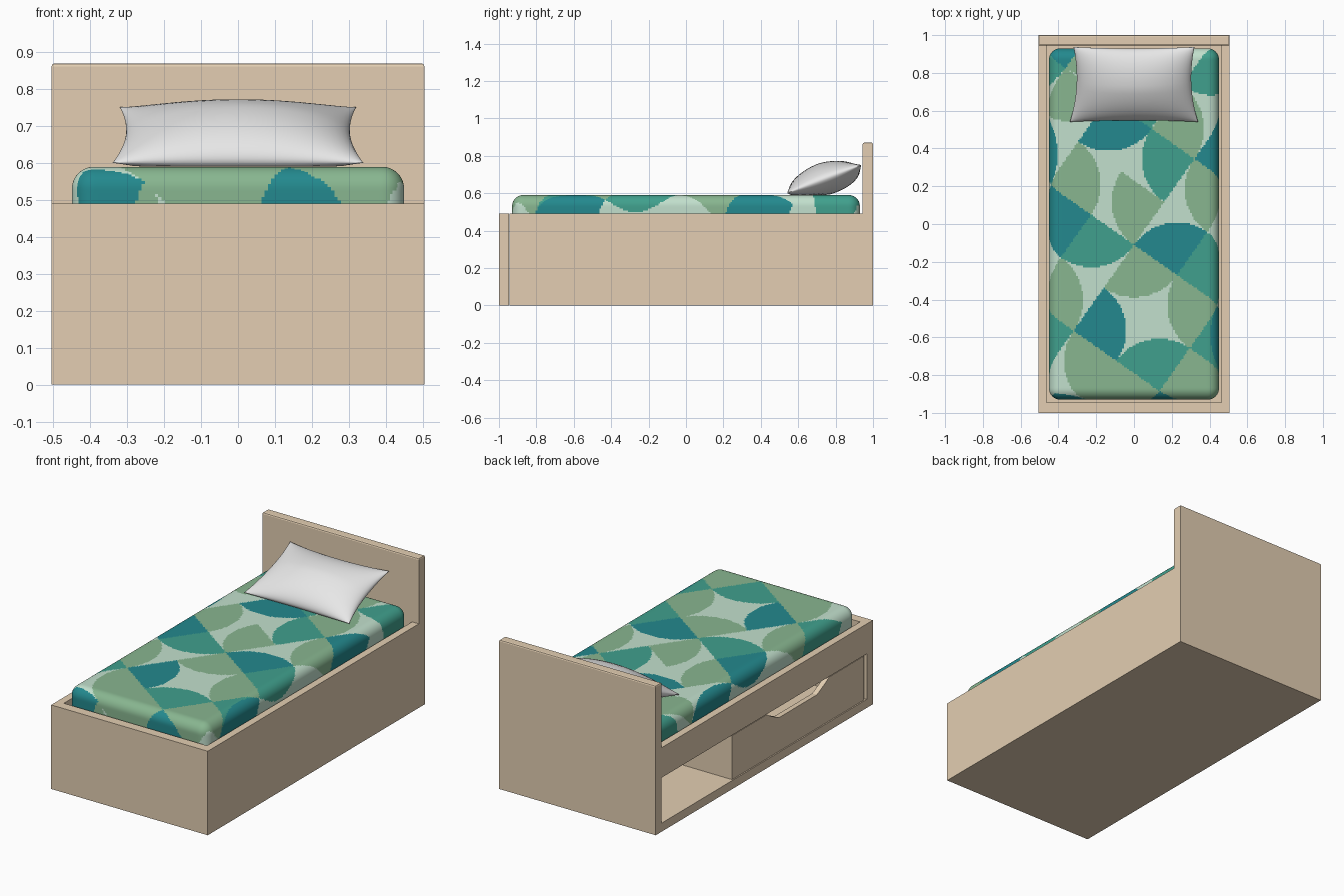
import bpy, bmesh, math
from mathutils import Vector, Matrix

if "Cube" in bpy.data.objects:
    bpy.data.objects.remove(bpy.data.objects["Cube"])

def material(name, hexcol):
    m = bpy.data.materials.new(name)
    rgb = [int(hexcol[k:k + 2], 16) / 255 for k in (0, 2, 4)]
    m.diffuse_color = [c / 12.92 if c < 0.04 else ((c + 0.055) / 1.055) ** 2.4 for c in rgb] + [1]
    m.use_nodes = True
    m.node_tree.nodes["Principled BSDF"].inputs["Base Color"].default_value = m.diffuse_color
    return m

WOOD = material("pale wood", "E3CEB2")
WHITE = material("pillow white", "F0F0F0")
FABRIC = [material("pale green", "C2E0CD"), material("sage green", "88B690"),
          material("teal green", "40A08D"), material("dark teal", "23898E")]

def finish(name, bm, mats, smooth=False):
    bmesh.ops.recalc_face_normals(bm, faces=bm.faces)
    me = bpy.data.meshes.new(name)
    bm.to_mesh(me)
    bm.free()
    for m in mats:
        me.materials.append(m)
    ob = bpy.data.objects.new(name, me)
    bpy.context.collection.objects.link(ob)
    if smooth:
        me.polygons.foreach_set("use_smooth", [True] * len(me.polygons))
    return ob

def board(name, x, y, z, top_bevel=0.0):
    """Wooden box from (min, max) ranges, with optional rounded top edges."""
    bm = bmesh.new()
    size = Vector([r[1] - r[0] for r in (x, y, z)])
    mid = Vector([(r[1] + r[0]) / 2 for r in (x, y, z)])
    bmesh.ops.create_cube(bm, size=1, matrix=Matrix.Translation(mid) @ Matrix.Diagonal((*size, 1)))
    if top_bevel:
        top = [e for e in bm.edges if all(v.co.z > mid.z for v in e.verts)]
        bmesh.ops.bevel(bm, geom=top, offset=top_bevel, segments=2, profile=0.5, affect='EDGES')
    return finish(name, bm, [WOOD])

# Frame
W, IN = 0.505, 0.462
END = 0.945
board("headboard", (-W, W), (END, 1), (0, 0.87), 0.008)
board("footboard", (-W, W), (-1, -END), (0, 0.49))
board("right_side_panel", (IN, W), (-END, END), (0, 0.49))
board("left_top_rail", (-W, -IN), (-END, END), (0.315, 0.49))
board("bottom_board", (-W, IN), (-END, END), (0, 0.05))
board("mattress_base", (-IN, IN), (-END, END), (0.335, 0.37))

# Drawer under the left side, with a handle cut out of its front
Y0, Y1, Z0, Z1 = -0.925, 0.29, 0.052, 0.308
yc = (Y0 + Y1) / 2
profile = [(Y0, Z0), (Y1, Z0), (Y1, Z1), (yc + 0.285, Z1), (yc + 0.25, 0.285), (yc + 0.175, 0.248),
           (yc - 0.175, 0.248), (yc - 0.25, 0.285), (yc - 0.285, Z1), (Y0, Z1)]
bm = bmesh.new()
face = bm.faces.new([bm.verts.new((-0.5, y, z)) for y, z in profile])
ext = bmesh.ops.extrude_face_region(bm, geom=[face])
bmesh.ops.translate(bm, vec=(0.03, 0, 0), verts=[v for v in ext["geom"] if isinstance(v, bmesh.types.BMVert)])
finish("drawer_front", bm, [WOOD])
board("drawer_back", (0.40, 0.43), (Y0, Y1), (Z0, Z1))
board("drawer_bottom", (-0.47, 0.40), (Y0, Y1), (Z0, 0.07))
for n, y in (("near", Y0), ("far", Y1 - 0.03)):
    board("drawer_side_" + n, (-0.47, 0.40), (y, y + 0.03), (0.07, Z1))

# Fabric pattern: tilted square cells, each with one quarter disc.
# Letters: colour, disc corner, optional background colour.
CELLS = [row.split() for row in (
    "sa sb sa tb .. .. .. ..",
    "dc sb ta sa da .. .. ..",
    "tb sb db td sd .. .. ..",
    ".. da sa sd dc ta .. ..",
    ".. .. dd tb sb sd ddt ..",
    ".. .. .. sa da tc sbs ..",
    ".. .. .. td sd sbs db ..",
    ".. .. .. .. dc sa sa ..")]
U, V, ORIGIN = Vector((0.16, 0.2275)), Vector((0.2275, -0.16)), Vector((0, -0.11))
CORNER = {"a": (0, 0), "b": (1, 0), "c": (0, 1), "d": (1, 1)}

def fabric(x, y):
    d = Vector((x, y)) - ORIGIN
    a, b = d.dot(U) / U.length_squared, d.dot(V) / V.length_squared
    i, j = math.floor(a), math.floor(b)
    row, col = 3 - i, j + 4
    if not (0 <= row < 8 and 0 <= col < 8):
        return 0
    code = CELLS[row][col]
    if code == "..":
        return 0
    ci, cj = CORNER[code[1]]
    if math.hypot(a - i - ci, b - j - cj) <= 1:
        return "pstd".index(code[0])
    return "pstd".index(code[2]) if len(code) > 2 else 0

# Mattress: finely gridded box pulled into a rounded box
half, mid, R = Vector((0.45, 0.93, 0.11)), Vector((0, 0, 0.48)), 0.06
STEP = 0.009
inner = half - Vector((R, R, R))
bm = bmesh.new()
for axis in range(3):
    p, q = (axis + 1) % 3, (axis + 2) % 3
    n, m = round(2 * half[p] / STEP), round(2 * half[q] / STEP)
    for sgn in (-1, 1):
        grid = []
        for k in range(n + 1):
            line = []
            for l in range(m + 1):
                c = Vector((0, 0, 0))
                c[axis] = sgn * half[axis]
                c[p] = half[p] * (2 * k / n - 1)
                c[q] = half[q] * (2 * l / m - 1)
                core = Vector([max(-inner[t], min(inner[t], c[t])) for t in range(3)])
                line.append(bm.verts.new(mid + core + (c - core).normalized() * R))
            grid.append(line)
        for k in range(n):
            for l in range(m):
                f = [grid[k][l], grid[k + 1][l], grid[k + 1][l + 1], grid[k][l + 1]]
                bm.faces.new(f if sgn > 0 else f[::-1])
bmesh.ops.remove_doubles(bm, verts=bm.verts, dist=0.0005)
for f in bm.faces:
    c = f.calc_center_median()
    drop = 0.6 * (0.59 - c.z)          # the pattern runs on down the sides
    x, y = c.x, c.y
    if abs(x) - inner.x > max(0, abs(y) - inner.y):
        x += math.copysign(drop, x)
    elif abs(y) > inner.y:
        y += math.copysign(drop, y)
    f.material_index = fabric(x, y)
finish("mattress", bm, FABRIC, smooth=True)

# Pillow: puffed sheet with pinched edges, leaning on the headboard
N = 28
bm = bmesh.new()
for side in (-1, 1):
    grid = []
    for k in range(N + 1):
        line = []
        for l in range(N + 1):
            u, v = math.sin((k / N - 0.5) * math.pi), math.sin((l / N - 0.5) * math.pi)
            puff = side * 0.088 * ((1 - u * u) * (1 - v * v)) ** 0.55
            x = 0.33 * u * (1 - 0.08 * (1 - v * v)) * (1 - 0.03 * v)
            w = 0.21 * v * (1 - 0.05 * (1 - u * u))
            y = 0.739 + 0.945 * w - 0.33 * puff
            z = 0.676 + 0.36 * w + 0.945 * puff - 0.02 * (1 - u * u) * (v > 0) * v
            line.append(bm.verts.new((x, min(y, 0.944), max(z, 0.591))))
        grid.append(line)
    for k in range(N):
        for l in range(N):
            bm.faces.new([grid[k][l], grid[k + 1][l], grid[k + 1][l + 1], grid[k][l + 1]])
bmesh.ops.remove_doubles(bm, verts=bm.verts, dist=0.0002)
finish("pillow", bm, [WHITE], smooth=True)
